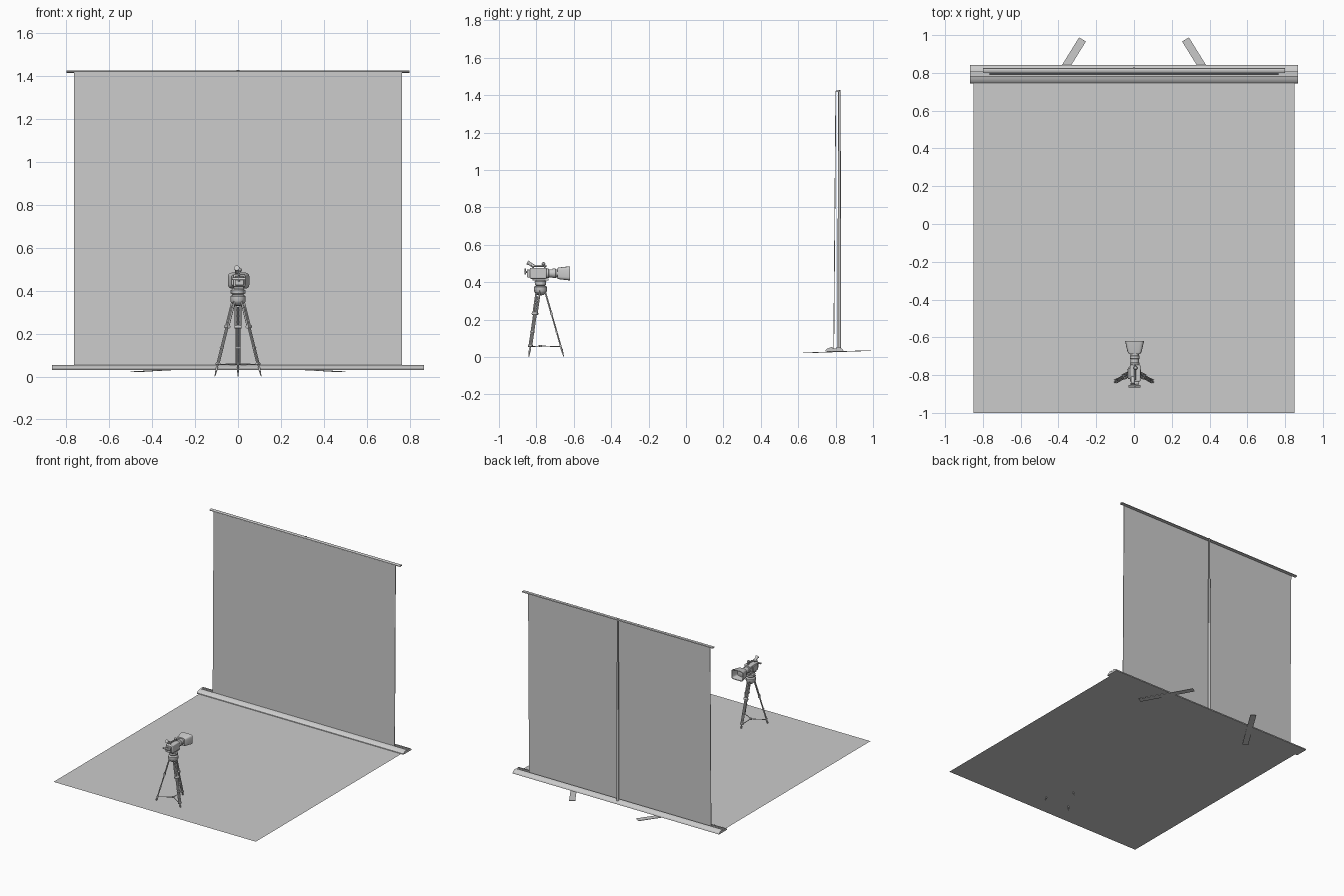
import bpy, bmesh, math
from mathutils import Vector, Matrix

if "Cube" in bpy.data.objects:
    bpy.data.objects.remove(bpy.data.objects["Cube"])


def finish(name, bm, smooth=False, bevel=0):
    bmesh.ops.recalc_face_normals(bm, faces=bm.faces)
    me = bpy.data.meshes.new(name)
    bm.to_mesh(me)
    bm.free()
    ob = bpy.data.objects.new(name, me)
    bpy.context.collection.objects.link(ob)
    if bevel:
        m = ob.modifiers.new("bevel", 'BEVEL')
        m.width, m.segments = bevel, 3
    if smooth:
        bpy.context.view_layer.objects.active = ob
        ob.select_set(True)
        bpy.ops.object.shade_smooth_by_angle(angle=math.radians(35))
        ob.select_set(False)
    return ob


def box(name, lo, hi, bevel=0, tilt=0):
    lo, hi = Vector(lo), Vector(hi)
    bm = bmesh.new()
    bmesh.ops.create_cube(bm, size=1, matrix=Matrix.Translation((lo + hi) / 2)
                          @ Matrix.Rotation(tilt, 4, 'X') @ Matrix.Diagonal((*(hi - lo), 1)))
    return finish(name, bm, bool(bevel), bevel)


def tube(name, p, q, r1, r2=None, n=16):
    p, q = Vector(p), Vector(q)
    d = q - p
    bm = bmesh.new()
    bmesh.ops.create_cone(bm, cap_ends=True, segments=n, radius1=r1,
                          radius2=r1 if r2 is None else r2, depth=d.length,
                          matrix=Matrix.Translation((p + q) / 2)
                          @ d.to_track_quat('Z', 'Y').to_matrix().to_4x4())
    return finish(name, bm, True)


def lathe(name, prof, origin, axis='Z', n=24):
    bm = bmesh.new()
    vs = [bm.verts.new((r, 0, h)) for r, h in prof]
    es = [bm.edges.new(e) for e in zip(vs, vs[1:])]
    bmesh.ops.spin(bm, geom=vs + es, cent=(0, 0, 0), axis=(0, 0, 1),
                   angle=math.tau, steps=n, use_duplicate=False)
    bmesh.ops.remove_doubles(bm, verts=bm.verts, dist=1e-5)
    if axis == 'Y':
        bmesh.ops.rotate(bm, verts=bm.verts, matrix=Matrix.Rotation(-math.pi / 2, 3, 'X'))
    bmesh.ops.translate(bm, verts=bm.verts, vec=origin)
    return finish(name, bm, True)


def extrude_x(name, prof, half, smooth=False):
    bm = bmesh.new()
    f = bm.faces.new([bm.verts.new((-half, y, z)) for y, z in prof])
    g = bmesh.ops.extrude_face_region(bm, geom=[f])
    bmesh.ops.translate(bm, vec=(2 * half, 0, 0),
                        verts=[v for v in g['geom'] if isinstance(v, bmesh.types.BMVert)])
    return finish(name, bm, smooth)


# Floor sheet
bm = bmesh.new()
bm.faces.new([bm.verts.new(c) for c in
              ((-.85, -1, .031), (.85, -1, .031), (.85, .76, .031), (-.85, .76, .031))])
finish("floor_sheet", bm)

# Screen case with slot, pull-up screen and top bar
extrude_x("screen_case", [(.745, .03), (.746, .036), (.755, .044), (.768, .05), (.784, .054),
                          (.784, .045), (.804, .045), (.804, .054), (.822, .051),
                          (.836, .043), (.842, .034), (.842, .03)], .868, True)
extrude_x("screen_fabric", [(.788, .046), (.792, .046), (.803, 1.42), (.799, 1.42)], .765)
extrude_x("top_bar", [(.80, 1.418), (.80, 1.423), (.812, 1.427), (.824, 1.425),
                      (.826, 1.418), (.81, 1.416)], .80)

# Telescopic rear pole
for i, (a, b, r) in enumerate(((.04, .74, .009), (.73, 1.1, .0075), (1.09, 1.428, .006))):
    tube(f"rear_pole_{i + 1}", (0, .82, a), (0, .82, b), r)

# Swivel feet under the case, slightly tilted
for s in (-1, 1):
    bm = bmesh.new()
    bmesh.ops.create_cube(bm, size=1, matrix=Matrix.Translation((s * .378, .807, .028))
                          @ Matrix.Rotation(s * math.atan(.62), 4, 'Z')
                          @ Matrix.Rotation(.03, 4, 'X') @ Matrix.Diagonal((.042, .40, .003, 1)))
    finish("screen_foot", bm)

# Tripod legs: twin outer tubes, inner tube, clamps, spiked foot and spreader
C = Vector((0, -.778, 0))
for k in range(3):
    a = math.radians(90 + 120 * k)
    out = Vector((math.cos(a), math.sin(a), 0))
    side = Vector((-math.sin(a), math.cos(a), 0))
    top = C + out * .024 + Vector((0, 0, .352))
    foot = C + out * .125

    def at(t, s=0):
        return top.lerp(foot, t) + side * s

    tube("leg_hinge", at(0, -.014), at(0, .014), .009)
    for s in (-1, 1):
        tube("leg_upper_tube", at(0, s * .011), at(.36, s * .011), .0045, n=12)
        tube("leg_middle_tube", at(.33, s * .0075), at(.84, s * .0075), .0035, n=12)
    tube("leg_inner_tube", at(.08), at(.93), .004, n=12)
    for t, w, r in ((.34, .016, .008), (.62, .011, .0055), (.83, .012, .006)):
        tube("leg_clamp", at(t, -w), at(t, w), r)
    for t in (.12, .2, .28, .44, .53, .71):
        tube("leg_brace", at(t, -.009), at(t, .009), .0025, n=8)
    tube("leg_spike", at(.88), at(1), .006, .0015, n=12)
    tube("spreader_arm", at(.84), C + Vector((0, 0, .058)), .0025, n=8)
lathe("spreader_hub", [(0, .053), (.008, .053), (.008, .063), (0, .063)], C)

# Bowl and fluid head
lathe("tripod_bowl", [(0, .328), (.018, .332), (.03, .345), (.035, .353), (.035, .374),
                      (.031, .378), (.02, .38), (0, .38)], C)
lathe("fluid_head", [(0, .375), (.022, .378), (.03, .386), (.031, .404), (.024, .412),
                     (0, .412)], C)
tube("tilt_knob", (-.036, -.778, .395), (.036, -.778, .395), .009)
box("mount_plate", (-.02, -.82, .408), (.026, -.735, .42), .002)

# Camera body, lens and flared hood
box("camera_body", (-.022, -.835, .418), (.034, -.745, .477), .006)
box("side_panel", (-.032, -.82, .425), (-.02, -.765, .47), .003)
box("battery_pack", (-.015, -.85, .425), (.027, -.832, .468), .004)
lathe("lens", [(0, -.75), (.026, -.75), (.026, -.735), (.022, -.732), (.022, -.715),
               (.025, -.713), (.025, -.698), (.022, -.695), (.022, -.683), (.029, -.68),
               (.029, -.668), (.017, -.666), (0, -.66)], (.004, 0, .447), 'Y')

bm = bmesh.new()
rings = []
for y, w, h in ((-.688, .030, .029), (-.675, .038, .032), (-.62, .050, .038),
                (-.62, .045, .033), (-.67, .033, .028)):
    ring = []
    for i in range(32):
        c, s = math.cos(i * math.tau / 32), math.sin(i * math.tau / 32)
        ring.append(bm.verts.new((.003 + math.copysign(abs(c) ** .4, c) * w, y,
                                  .447 + math.copysign(abs(s) ** .4, s) * h)))
    rings.append(ring)
for r0, r1 in zip(rings, rings[1:]):
    for i in range(32):
        j = (i + 1) % 32
        bm.faces.new((r0[i], r0[j], r1[j], r1[i]))
bm.faces.new(rings[0])
bm.faces.new(rings[-1])
finish("lens_hood", bm, True)

# Carry handle, viewfinder, microphone and rear knob
tube("handle_bar", (.005, -.825, .487), (.005, -.745, .487), .005)
for y in (-.818, -.755):
    tube("handle_post", (.005, y, .472), (.005, y, .488), .004)
tube("handle_knob_stem", (.008, -.762, .485), (.008, -.762, .495), .004)
lathe("handle_knob", [(0, -.011), (.007, -.008), (.011, 0), (.007, .008), (0, .011)],
      (.008, -.762, .497))
tube("viewfinder", (-.006, -.812, .484), (-.006, -.838, .5), .009)
tube("eyepiece", (-.006, -.836, .499), (-.006, -.848, .506), .009, .013)
tube("rear_stem", (.005, -.85, .455), (.005, -.86, .455), .006)
tube("rear_grip", (-.028, -.859, .455), (.034, -.859, .455), .006)
tube("rear_lever", (.005, -.859, .442), (.005, -.859, .474), .004)
